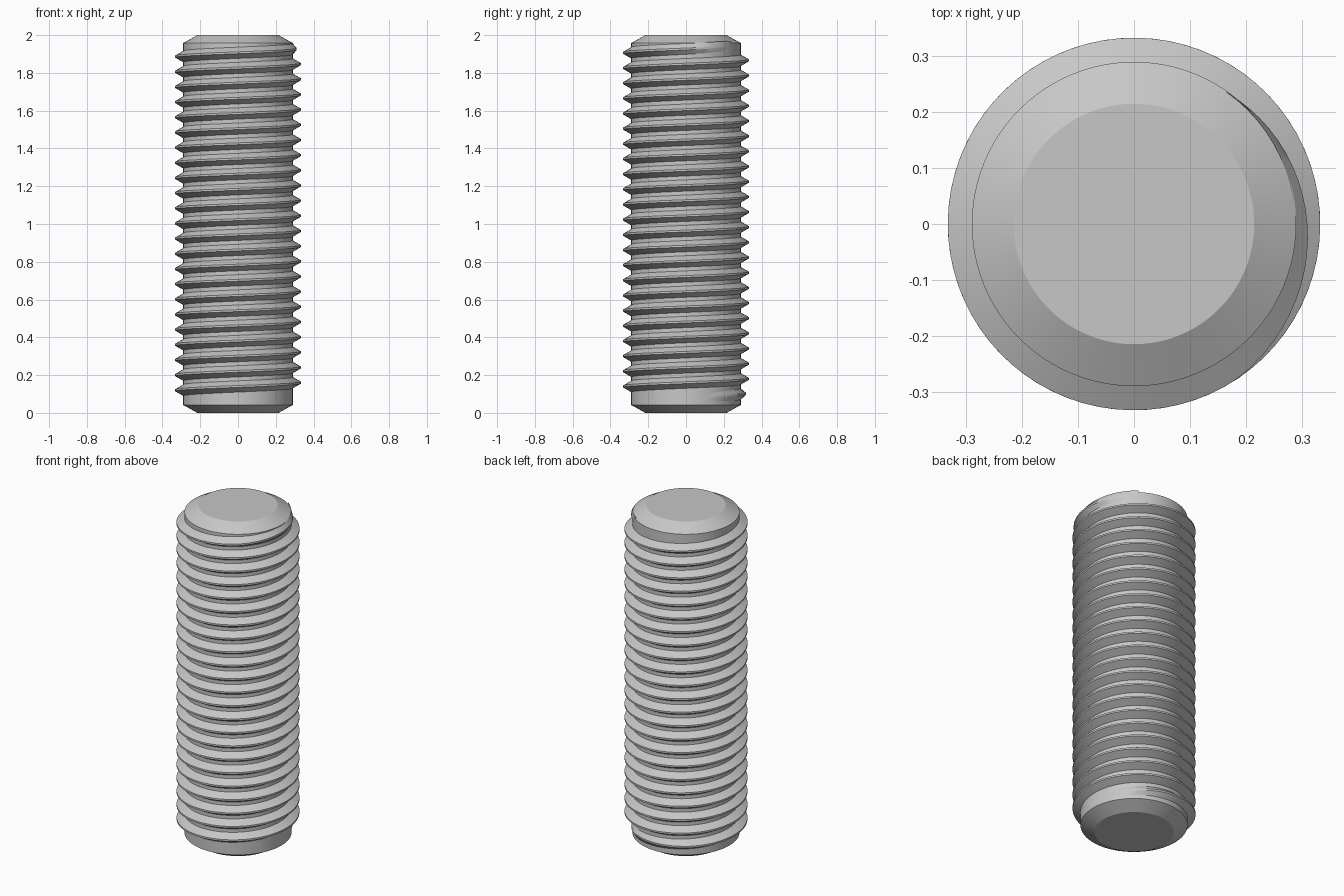
import bpy, bmesh
from math import sin, cos, pi, radians

cube = bpy.data.objects.get("Cube")
if cube:
    bpy.data.objects.remove(cube, do_unlink=True)

HEIGHT, CORE_R, CREST_R, END_R, CHAMFER = 2.0, 0.29, 0.333, 0.215, 0.042
PITCH, STEPS = 0.0803, 72                     # rise and segments per turn
START, END, FADE = radians(18), radians(55 + 360 * 23), radians(112)
START_Z = 0.0797                              # thread height at angle zero
ROOT_HALF, CREST_HALF = 0.031, 0.005          # half widths of the ridge
ROOT_R = CORE_R - 0.002                       # ridge foot, just inside the core

GREY = (0.57, 0.57, 0.57, 1)
steel = bpy.data.materials.new("grey steel")
steel.use_nodes = True
steel.diffuse_color = GREY
steel.node_tree.nodes["Principled BSDF"].inputs["Base Color"].default_value = GREY


def sweep(name, rings):
    """Join rings of points into a skin with capped ends."""
    bm = bmesh.new()
    rows = [[bm.verts.new(p) for p in ring] for ring in rings]
    for a, b in zip(rows, rows[1:]):
        n = len(a)
        for i in range(n):
            j = (i + 1) % n
            bm.faces.new((a[i], a[j], b[j], b[i]))
    bm.faces.new(rows[0][::-1])
    bm.faces.new(rows[-1])
    bmesh.ops.recalc_face_normals(bm, faces=bm.faces)
    mesh = bpy.data.meshes.new(name)
    bm.to_mesh(mesh)
    bm.free()
    mesh.materials.append(steel)
    obj = bpy.data.objects.new(name, mesh)
    bpy.context.collection.objects.link(obj)
    bpy.ops.object.select_all(action='DESELECT')
    obj.select_set(True)
    bpy.context.view_layer.objects.active = obj
    bpy.ops.object.shade_smooth_by_angle(angle=radians(25))


def polar(r, t, z):
    return (r * cos(t), r * sin(t), z)


# Cylindrical core with chamfered ends
profile = [(END_R, 0), (CORE_R, CHAMFER), (CORE_R, HEIGHT - CHAMFER), (END_R, HEIGHT)]
sweep("core_rod", [[polar(r, 2 * pi * i / 96, z) for i in range(96)] for r, z in profile])

# Right-handed ridge that fades into the core at both ends
rings = []
count = round((END - START) / (2 * pi) * STEPS)
for k in range(count + 1):
    t = START + (END - START) * k / count
    fade = max(0.01, min(1, (t - START) / FADE, (END - t) / FADE))
    z = START_Z + PITCH * t / (2 * pi)
    crest = ROOT_R + (CREST_R - ROOT_R) * fade
    rings.append([polar(ROOT_R, t, z - ROOT_HALF), polar(crest, t, z - CREST_HALF),
                  polar(crest, t, z + CREST_HALF), polar(ROOT_R, t, z + ROOT_HALF)])
sweep("screw_thread", rings)
